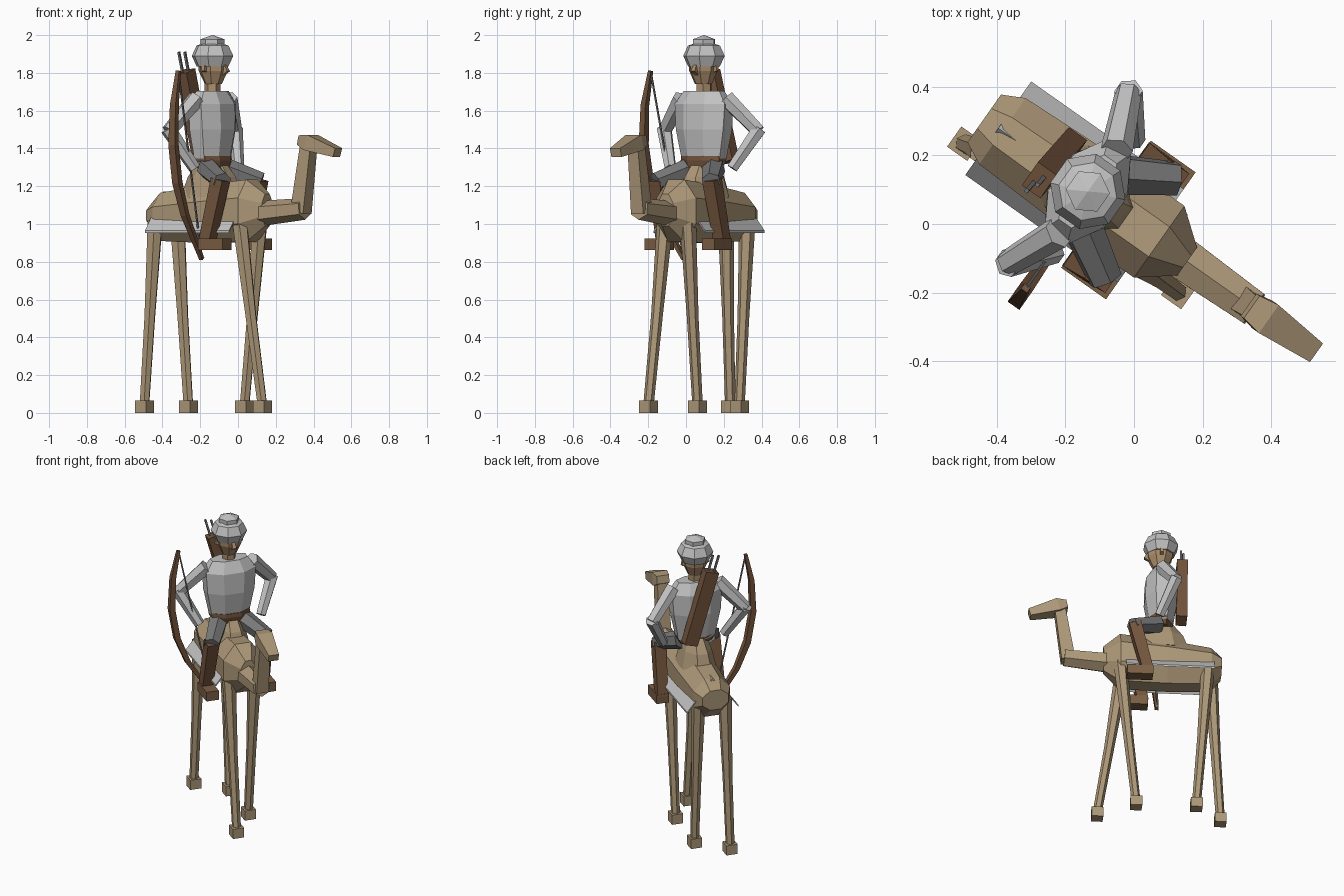
import bpy, bmesh, math
from mathutils import Vector, Matrix

if "Cube" in bpy.data.objects:
    bpy.data.objects.remove(bpy.data.objects["Cube"])

# Built in a local frame (x = forward, y = left), then turned to the final heading
TURN = Matrix.Rotation(math.radians(-35.2), 4, 'Z')


def material(name, r, g, b):
    m = bpy.data.materials.new(name)
    m.diffuse_color = (r, g, b, 1)
    m.use_nodes = True
    m.node_tree.nodes["Principled BSDF"].inputs["Base Color"].default_value = m.diffuse_color
    return m


TAN = material("tan hide", 0.42, 0.315, 0.19)
SKIN = material("skin", 0.41, 0.27, 0.15)
CLOTH = material("pale cloth", 0.54, 0.54, 0.54)
TROUSER = material("dark grey cloth", 0.19, 0.19, 0.19)
LEATHER = material("brown leather", 0.175, 0.09, 0.047)
BOOT = material("boot brown", 0.2, 0.115, 0.06)
CORD = material("grey cord", 0.2, 0.2, 0.21)


def loft(name, mat, rings):
    """Bridge equal rings of points and close both ends."""
    bm = bmesh.new()
    vs = [[bm.verts.new(p) for p in r] for r in rings]
    n = len(vs[0])
    for a, b in zip(vs, vs[1:]):
        for i in range(n):
            j = (i + 1) % n
            bm.faces.new((a[i], a[j], b[j], b[i]))
    bm.faces.new(vs[0])
    bm.faces.new(vs[-1])
    bmesh.ops.recalc_face_normals(bm, faces=bm.faces)
    bm.transform(TURN)
    me = bpy.data.meshes.new(name)
    bm.to_mesh(me)
    bm.free()
    me.materials.append(mat)
    ob = bpy.data.objects.new(name, me)
    bpy.context.collection.objects.link(ob)
    return ob


def ring(c, a, b, n):
    """Polygon around c with flat-to-flat half sizes given by vectors a and b."""
    k = 1 / math.cos(math.pi / n)
    return [Vector(c) + k * (a * math.cos(t) + b * math.sin(t))
            for t in ((i + 0.5) * 2 * math.pi / n for i in range(n))]


def limb(name, mat, pts, sizes, n=4, side=(0, 1, 0)):
    """Tube along points; sizes are (half width along side, half depth)."""
    pts = [Vector(p) for p in pts]
    rings = []
    for i, p in enumerate(pts):
        t = (pts[min(i + 1, len(pts) - 1)] - pts[max(i - 1, 0)]).normalized()
        a = Vector(side)
        a = (a - t * a.dot(t)).normalized()
        rings.append(ring(p, a * sizes[i][0], t.cross(a) * sizes[i][1], n))
    return loft(name, mat, rings)


def stack(name, mat, x, levels, n=8):
    """Upright stack of rings: (z, half depth, half width)."""
    return loft(name, mat, [ring((x, 0, z), Vector((a, 0, 0)), Vector((0, b, 0)), n)
                            for z, a, b in levels])


# Camel body, hump, neck and head
body = [(-0.535, 0.085, 0.98, 1.11), (-0.47, 0.118, 0.91, 1.165), (-0.2, 0.128, 0.9, 1.205),
        (0.09, 0.128, 0.905, 1.235), (0.19, 0.05, 0.99, 1.16)]
loft("camel_body", TAN, [ring((x, 0, (lo + hi) / 2), Vector((0, w, 0)),
                              Vector((0, 0, (hi - lo) / 2)), 8) for x, w, lo, hi in body])
stack("camel_hump", TAN, -0.17, [(1.14, 0.17, 0.11), (1.25, 0.13, 0.085), (1.33, 0.07, 0.06)])
limb("camel_lower_neck", TAN, [(0.08, 0, 1.05), (0.43, 0, 1.08)],
     [(0.065, 0.06), (0.052, 0.05)], 6)
limb("camel_upper_neck", TAN, [(0.407, 0, 1.06), (0.46, 0, 1.43)],
     [(0.04, 0.042), (0.033, 0.033)])
limb("camel_head", TAN, [(0.415, 0, 1.445), (0.47, 0, 1.432), (0.645, 0, 1.378)],
     [(0.04, 0.025), (0.05, 0.042), (0.033, 0.024)])

# Camel legs in walking stride, with block feet
legs = {"rear_right": (-0.48, -0.08, -0.54, -0.094), "rear_left": (-0.45, 0.08, -0.378, 0.08),
        "front_right": (0.07, -0.085, 0.22, -0.088), "front_left": (0.09, 0.075, -0.007, 0.07)}
for key, (x0, y0, x1, y1) in legs.items():
    knee = ((x0 + x1) / 2, (y0 + y1) / 2, 0.51)
    limb("camel_leg_" + key, TAN, [(x0, y0, 1.02), knee, (x1, y1, 0.04)],
         [(0.038, 0.038), (0.027, 0.027), (0.024, 0.024)], 6)
    limb("camel_foot_" + key, TAN, [(x1, y1, 0.0), (x1, y1, 0.065)], [(0.036, 0.036)] * 2)

# Saddle cloth: thin peaked sheet, mostly hidden by the back
half = [(-0.167, 0.965), (0, 1.172), (0.167, 0.965)]
section = half + [(y, z - 0.012) for y, z in reversed(half)]
loft("saddle_cloth", CLOTH, [[Vector((x, y, z)) for y, z in section] for x in (-0.485, 0.06)])

# Rider: torso, belt, neck, head and wrapped hat
X = -0.165
stack("rider_tunic", CLOTH, X, [(1.32, 0.072, 0.118), (1.5, 0.1, 0.153),
                                (1.635, 0.095, 0.162), (1.705, 0.055, 0.115)])
stack("rider_belt", LEATHER, X + 0.005, [(1.29, 0.07, 0.1), (1.335, 0.08, 0.124), (1.36, 0.078, 0.122)])
stack("rider_neck", SKIN, X, [(1.69, 0.037, 0.037), (1.77, 0.037, 0.037)], 6)
stack("rider_head", SKIN, X + 0.005, [(1.74, 0.042, 0.042), (1.81, 0.074, 0.07), (1.87, 0.078, 0.076)])
limb("rider_nose", SKIN, [(X + 0.07, 0, 1.845), (X + 0.092, 0, 1.81), (X + 0.065, 0, 1.795)],
     [(0.008, 0.01), (0.014, 0.012), (0.01, 0.01)])
stack("hat_wrap", CLOTH, X, [(1.835, 0.08, 0.08), (1.89, 0.104, 0.104), (1.945, 0.08, 0.08), (1.955, 0.05, 0.05)])
stack("hat_crown", CLOTH, X, [(1.943, 0.056, 0.056), (1.978, 0.056, 0.056), (2.0, 0.002, 0.002)], 6)

# Rider limbs, mirrored left and right
for key, s in (("left", 1), ("right", -1)):
    limb("rider_ear_" + key, SKIN, [(X, s * 0.06, 1.82), (X, s * 0.088, 1.825)],
         [(0.012, 0.018), (0.01, 0.014)], 4, (1, 0, 0))
    limb("rider_upper_arm_" + key, CLOTH, [(-0.165, s * 0.145, 1.665), (-0.235, s * 0.305, 1.49)],
         [(0.042, 0.042), (0.034, 0.034)], 6, (1, 0, 0))
    limb("rider_forearm_" + key, CLOTH, [(-0.237, s * 0.308, 1.505), (-0.14, s * 0.2, 1.295)],
         [(0.036, 0.036), (0.028, 0.028)], 6, (1, 0, 0))
    limb("rider_thigh_" + key, TROUSER, [(-0.14, s * 0.08, 1.295), (0.025, s * 0.18, 1.225)],
         [(0.055, 0.05), (0.045, 0.042)], 6)
    limb("rider_boot_shaft_" + key, LEATHER, [(0.01, s * 0.175, 1.235), (-0.07, s * 0.187, 0.9)],
         [(0.038, 0.038), (0.033, 0.033)])
    limb("rider_boot_foot_" + key, BOOT, [(-0.1, s * 0.187, 0.893), (0.06, s * 0.187, 0.893)],
         [(0.04, 0.031)] * 2)

# Quiver and arrows across the back
top, low = Vector((-0.3, -0.055, 1.81)), Vector((-0.285, 0.08, 1.33))
limb("quiver", LEATHER, [low, top], [(0.043, 0.033)] * 2)
for i, off in enumerate((-0.018, 0.014)):
    d = Vector((off * 0.5, off, 0))
    limb(f"arrow_{i + 1}", CORD, [low.lerp(top, 0.8) + d, low.lerp(top, 1.21) + d], [(0.006, 0.006)] * 2)

# Bow slung at the right side, with its string
curve = [(-0.335, 1.81), (-0.372, 1.63), (-0.38, 1.42), (-0.345, 1.22), (-0.275, 1.05), (-0.12, 0.815)]
wide = (0.011, 0.018, 0.021, 0.021, 0.018, 0.011)
limb("bow", LEATHER, [(-0.15, y, z) for y, z in curve], [(w, w * 0.85) for w in wide], 4, (1, 0, 0))
limb("bow_string", CORD, [(-0.15, *curve[0]), (-0.15, *curve[-1])], [(0.004, 0.004)] * 2, 4, (1, 0, 0))
